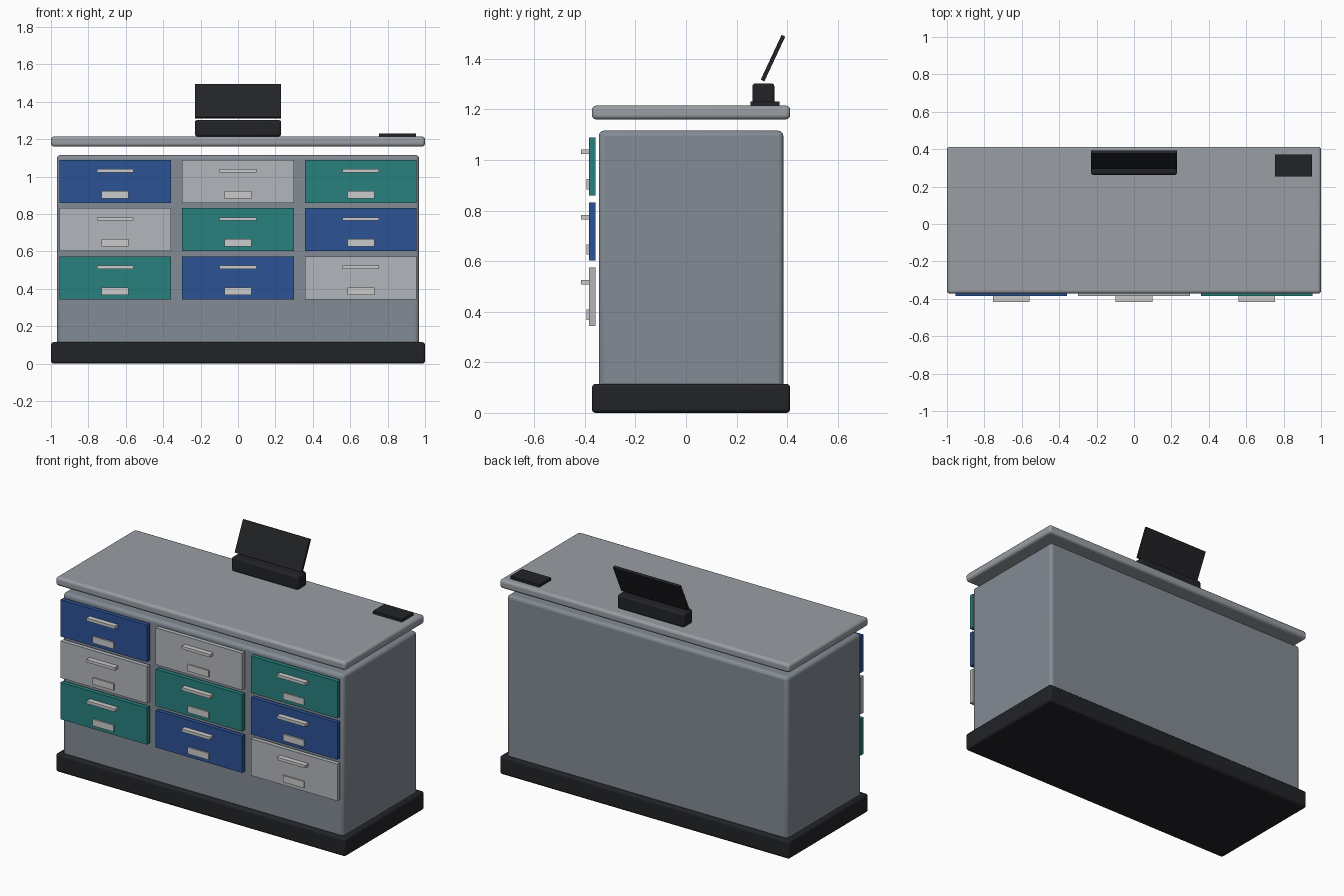
import bpy
from math import radians

if "Cube" in bpy.data.objects:
    bpy.data.objects.remove(bpy.data.objects["Cube"])


def material(name, rgb):
    m = bpy.data.materials.new(name)
    m.diffuse_color = (*rgb, 1)
    m.use_nodes = True
    m.node_tree.nodes["Principled BSDF"].inputs["Base Color"].default_value = m.diffuse_color
    return m


BLACK = material("black", (0.016, 0.017, 0.02))
BODY = material("body_grey", (0.23, 0.26, 0.30))
TOP = material("top_grey", (0.32, 0.34, 0.37))
BLUE = material("blue", (0.025, 0.085, 0.30))
TEAL = material("teal", (0.02, 0.22, 0.21))
PALE = material("pale_grey", (0.45, 0.47, 0.50))
METAL = material("metal", (0.62, 0.63, 0.64))


def box(name, centre, size, mat, bevel=0.0, tilt=0.0):
    bpy.ops.mesh.primitive_cube_add(size=1, location=centre)
    ob = bpy.context.object
    ob.name = name
    ob.scale = size
    bpy.ops.object.transform_apply(location=False, rotation=False, scale=True)
    ob.rotation_euler.x = radians(tilt)
    ob.data.materials.append(mat)
    if bevel:
        mod = ob.modifiers.new("rounded_edges", 'BEVEL')
        mod.width = bevel
        mod.segments = 3
        bpy.ops.object.shade_smooth_by_angle(angle=radians(35))
    return ob


# Cabinet: plinth, carcass and floating worktop
box("plinth", (0, 0.02, 0.0575), (2.0, 0.784, 0.115), BLACK, 0.015)
box("carcass", (0, 0.02, 0.603), (1.938, 0.73, 1.026), BODY, 0.02)
box("worktop", (0, 0.02, 1.188), (2.0, 0.784, 0.054), TOP, 0.016)

# Nine drawers with colours running diagonally
colours = [BLUE, PALE, TEAL]
for row in range(3):
    z = 0.975 - 0.258 * row
    for col in range(3):
        x = 0.657 * (col - 1)
        tag = f"{row + 1}_{col + 1}"
        box("drawer_front_" + tag, (x, -0.371, z), (0.597, 0.027, 0.23),
            colours[(col + row * 1) % 3])
        box("drawer_handle_" + tag, (x, -0.4, z + 0.057), (0.196, 0.032, 0.018), METAL)
        box("drawer_label_" + tag, (x, -0.3885, z - 0.071), (0.145, 0.01, 0.041), METAL)

# Tilted screen on its stand, and the card pad
box("screen_stand", (0, 0.306, 1.259), (0.46, 0.087, 0.088), BLACK, 0.012)
box("screen", (0, 0.344, 1.403), (0.46, 0.016, 0.195), BLACK, tilt=-25)
box("card_pad", (0.853, 0.3125, 1.2225), (0.2, 0.116, 0.019), BLACK)
